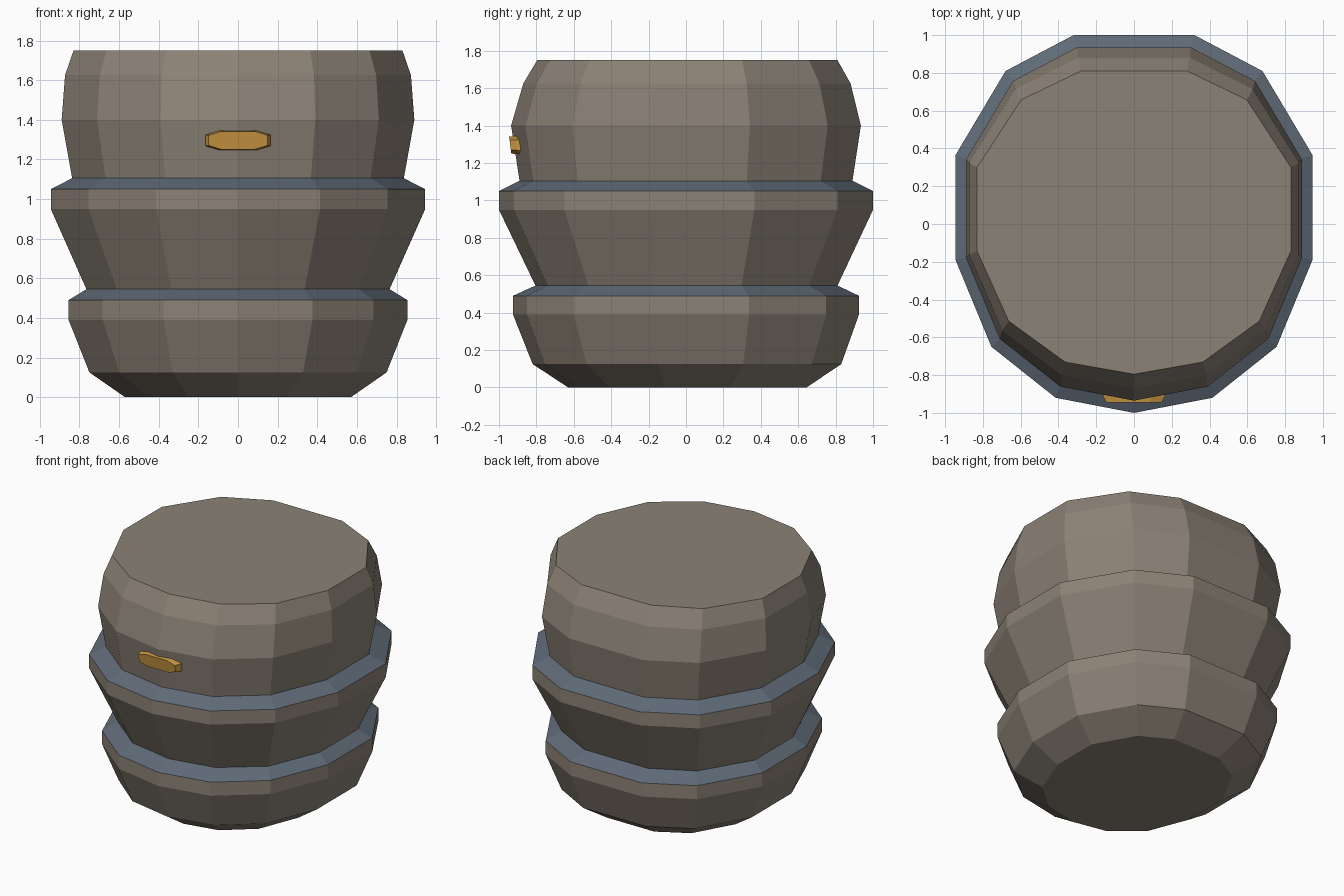
import bpy
import bmesh

cube = bpy.data.objects.get("Cube")
if cube:
    bpy.data.objects.remove(cube, do_unlink=True)


def material(name, rgb):
    mat = bpy.data.materials.new(name)
    mat.use_nodes = True
    mat.diffuse_color = (*rgb, 1)
    mat.node_tree.nodes["Principled BSDF"].inputs["Base Color"].default_value = (*rgb, 1)
    return mat


def loft(name, rings, mats, slot_rule=lambda i: 0):
    """Skin a stack of equal-length rings, cap both ends."""
    bm = bmesh.new()
    loops = [[bm.verts.new(p) for p in ring] for ring in rings]
    n = len(loops[0])
    for i, (a, b) in enumerate(zip(loops, loops[1:])):
        for k in range(n):
            j = (k + 1) % n
            bm.faces.new((a[k], a[j], b[j], b[k])).material_index = slot_rule(i)
    bm.faces.new(loops[0][::-1])
    bm.faces.new(loops[-1])
    bmesh.ops.recalc_face_normals(bm, faces=bm.faces)
    mesh = bpy.data.meshes.new(name)
    bm.to_mesh(mesh)
    bm.free()
    for mat in mats:
        mesh.materials.append(mat)
    obj = bpy.data.objects.new(name, mesh)
    bpy.context.collection.objects.link(obj)
    return obj


brown = material("warm grey brown", (0.26, 0.223, 0.181))
slate = material("slate blue", (0.115, 0.145, 0.185))
gold = material("gold", (0.58, 0.305, 0.055))

# Thirteen-sided footprint, mirrored about the middle
half = [(0.415, -0.92), (0.755, -0.65), (0.945, -0.19),
        (0.945, 0.365), (0.68, 0.81), (0.32, 1.0)]
footprint = [(0, -1.0)] + half + [(-x, y) for x, y in reversed(half)]

# Body levels: height, half width, front y, back y
levels = [(0, 0.57, -0.63, 0.645), (0.125, 0.75, -0.82, 0.83),
          (0.39, 0.855, -0.925, 0.925), (0.49, 0.855, -0.925, 0.925),
          (0.545, 0.765, -0.805, 0.81), (0.95, 0.945, -1, 1),
          (1.05, 0.945, -1, 1), (1.105, 0.837, -0.89, 0.89),
          (1.4, 0.89, -0.935, 0.935), (1.625, 0.873, -0.87, 0.88),
          (1.75, 0.83, -0.795, 0.81)]
rings = []
for z, w, front, back in levels:
    sx, sy, mid = w / 0.945, (back - front) / 2, (back + front) / 2
    rings.append([(x * sx, y * sy + mid, z) for x, y in footprint])

# Sloping ledges above the two flared bands are slate
ledges = {3, 6}
loft("stepped_body", rings, [brown, slate], lambda i: int(i in ledges))

# Small eight-sided plaque on the front, leaning with the wall
outline = [(0.165, -0.028), (0.165, 0.028), (0.095, 0.049), (-0.095, 0.049),
           (-0.165, 0.028), (-0.165, -0.028), (-0.095, -0.049), (0.095, -0.049)]
plaque = [[(x * s, y - z * 0.12, 1.296 + z * t) for x, z in outline]
          for y, s, t in ((-0.885, 1, 1), (-0.905, 1, 1), (-0.94, 0.9, 0.92))]
loft("front_plaque", plaque, [gold])
